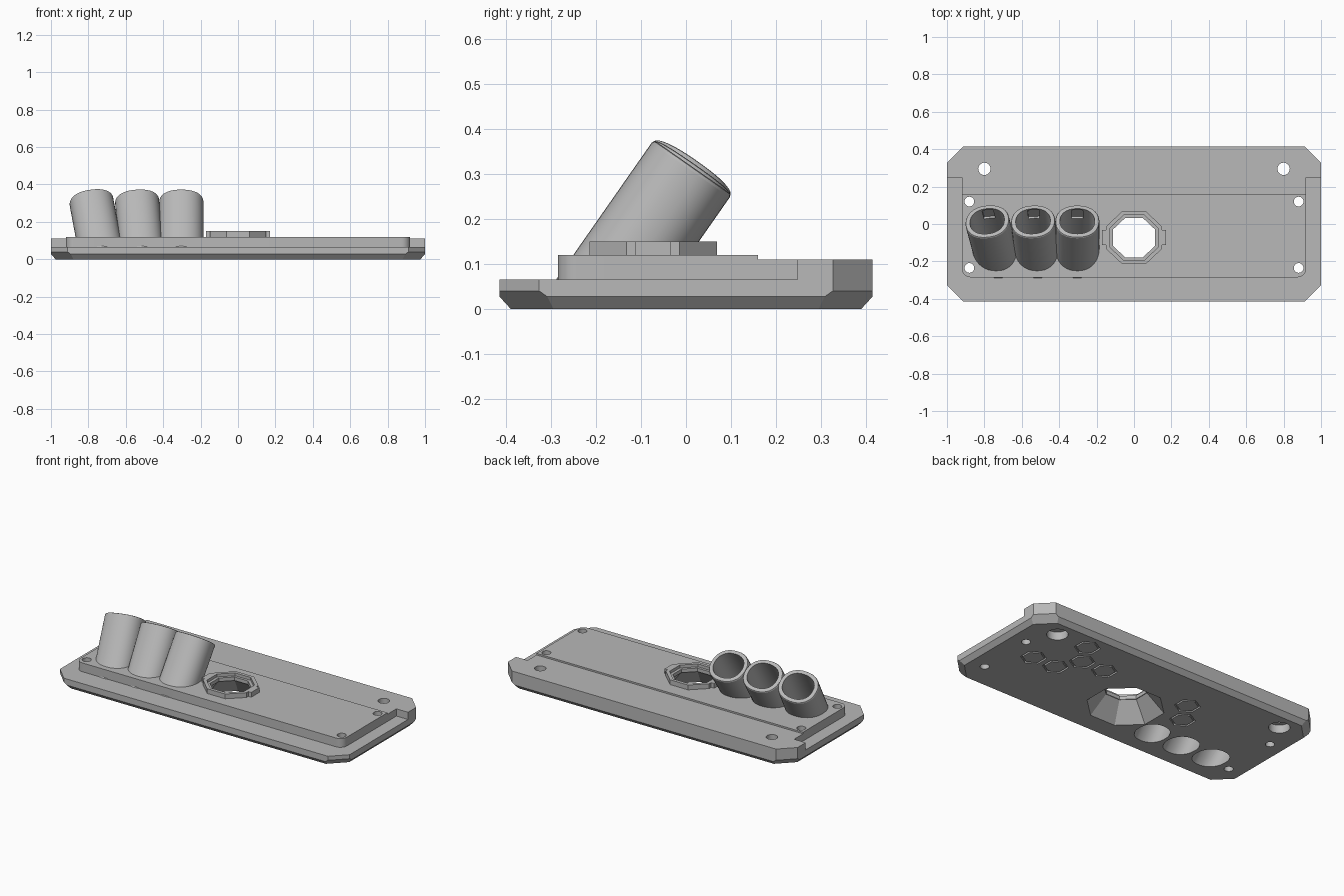
import bpy, bmesh, math
from mathutils import Vector

if "Cube" in bpy.data.objects:
    bpy.data.objects.remove(bpy.data.objects["Cube"])

grey = bpy.data.materials.new("grey plastic")
grey.use_nodes = True
GREY = (0.48, 0.48, 0.48, 1)
grey.diffuse_color = GREY
grey.node_tree.nodes["Principled BSDF"].inputs["Base Color"].default_value = GREY


def loft(bm, rings, closed=False):
    """Skin a list of equal point loops; closed makes a hollow ring."""
    vs = [[bm.verts.new(p) for p in r] for r in rings]
    n = len(vs[0])
    pairs = list(zip(vs, vs[1:])) + ([(vs[-1], vs[0])] if closed else [])
    for a, b in pairs:
        for i in range(n):
            j = (i + 1) % n
            bm.faces.new((a[i], a[j], b[j], b[i]))
    if not closed:
        bm.faces.new(vs[0][::-1])
        bm.faces.new(vs[-1])


def finish(bm, name):
    bmesh.ops.recalc_face_normals(bm, faces=bm.faces)
    mesh = bpy.data.meshes.new(name)
    bm.to_mesh(mesh)
    bm.free()
    mesh.materials.append(grey)
    ob = bpy.data.objects.new(name, mesh)
    bpy.context.collection.objects.link(ob)
    return ob


def solid(name, rings, closed=False):
    bm = bmesh.new()
    loft(bm, rings, closed)
    return finish(bm, name)


def at(outline, z):
    return [(x, y, z) for x, y in outline]


def polygon(cx, cy, r, n, turn=0.0, sx=1.0):
    angles = [2 * math.pi * (i + turn) / n for i in range(n)]
    return [(cx + sx * r * math.cos(a), cy + r * math.sin(a)) for a in angles]


def rect(x0, x1, y0, y1):
    return [(x0, y0), (x1, y0), (x1, y1), (x0, y1)]


cutters = []


def cutter(rings, closed=False):
    ob = solid("cutter", rings, closed)
    ob.hide_render = True
    cutters.append(ob)
    return ob


def prism_cutter(outline, z0, z1):
    return cutter([at(outline, z0), at(outline, z1)])


def cut(ob, tools):
    for tool in tools:
        mod = ob.modifiers.new("cut", 'BOOLEAN')
        mod.operation = 'DIFFERENCE'
        mod.solver = 'EXACT'
        mod.object = tool
    deps = bpy.context.evaluated_depsgraph_get()
    mesh = bpy.data.meshes.new_from_object(ob.evaluated_get(deps))
    ob.modifiers.clear()
    ob.data = mesh


def slice_off(bm, co, normal):
    """Remove everything beyond a plane and cap the opening."""
    geom = bm.verts[:] + bm.edges[:] + bm.faces[:]
    res = bmesh.ops.bisect_plane(bm, geom=geom, plane_co=co, plane_no=normal,
                                 clear_outer=True)
    edges = [e for e in res["geom_cut"] if isinstance(e, bmesh.types.BMEdge)]
    if edges:
        bmesh.ops.contextual_create(bm, geom=edges)


# Base plate: block with clipped corners and chamfered underside
W, D = 1.0, 0.415
bm = bmesh.new()
block = rect(-W, W, -D, D)
loft(bm, [at(block, 0), at(block, 0.12)])
for sx in (-1, 1):
    for sy in (-1, 1):
        corner = (sx * W, sy * (D - 0.088), 0.04)
        slice_off(bm, corner, (sx, sy, 0))
        slice_off(bm, corner, (sx, sy, -math.sqrt(2)))
for s in (-1, 1):
    slice_off(bm, (s * W, 0, 0.027), (s, 0, -0.92))
    slice_off(bm, (0, s * D, 0.027), (0, s, -0.92))
plate = finish(bm, "base_plate")

# Low ledge around the front and sides, with rounded inner corners
R = 0.045
arc = [(-0.92 + R * (1 - math.cos(a)), -0.285 + R * (1 - math.sin(a)))
       for a in [math.pi / 2 * i / 8 for i in range(9)]]
inner = [(-0.92, 0.248)] + arc
inner += [(-x, y) for x, y in reversed(inner)]
prism_cutter(inner + [(1.1, 0.248), (1.1, -0.5), (-1.1, -0.5), (-1.1, 0.248)],
             0.065, 0.2)
# Rear step
prism_cutter(rect(-1.1, 1.1, 0.16, 0.5), 0.11, 0.2)

# Screw holes, the rear pair counterbored from below
for s in (-1, 1):
    prism_cutter(polygon(s * 0.8, 0.295, 0.033, 24), -0.1, 0.2)
    prism_cutter(polygon(s * 0.8, 0.295, 0.06, 24), -0.1, 0.05)
    for y in (0.12, -0.235):
        prism_cutter(polygon(s * 0.88, y, 0.026, 24), -0.1, 0.2)

# Engraved hexagon outlines on the underside
PITCH = 0.158
for col, row in ((0, 0), (-1, 0), (-1.5, 1), (-2.5, 1), (-1, 2),
                 (-6.3, 1), (-6.8, 0)):
    x, y = 0.737 + col * PITCH, 0.015 + row * PITCH * 0.866
    a, b = polygon(x, y, 0.073, 6, 0.5), polygon(x, y, 0.061, 6, 0.5)
    cutter([at(a, -0.05), at(a, 0.01), at(b, 0.01), at(b, -0.05)], True)

# Flared octagonal port
PY = -0.073


def octagon(apothem):
    return polygon(0, PY, apothem / math.cos(math.pi / 8), 8, 0.5, 1.06)


cutter([at(octagon(a), z) for a, z in
        ((0.21, -0.02), (0.197, 0), (0.106, 0.115), (0.106, 0.2))])


# Slanted tubes, fanned sideways
def frame(top, bottom):
    top, bottom = Vector(top), Vector(bottom)
    axis = (top - bottom).normalized()
    side = Vector((1, 0, 0))
    side = (side - axis * side.dot(axis)).normalized()
    under = axis.cross(side)
    length = (top - bottom).length
    return lambda x, y, s: bottom + side * x + under * y + axis * (length + s)


def oval(place, a, b, s, n=40):
    pts = []
    for i in range(n):
        t = 2 * math.pi * i / n
        c, d = math.cos(t), math.sin(t)
        pts.append(place(a * math.copysign(abs(c) ** 0.9, c),
                         b * math.copysign(abs(d) ** 0.9, d), s))
    return pts


tubes, bores, pockets = [], [], []
for i, (xt, xb) in enumerate(((-0.785, -0.726), (-0.54, -0.513),
                              (-0.303, -0.303))):
    place = frame((xt, 0.015, 0.315), (xb, -0.205, 0))
    bm = bmesh.new()
    loft(bm, [oval(place, 0.118 - e, 0.106 - e, s) for e, s in
              ((0, -0.6), (0, -0.008), (0.003, -0.002), (0.008, 0))])
    slice_off(bm, (0, 0, 0.03), (0, 0, -1))
    tubes.append(finish(bm, "tube_%d" % (i + 1)))
    bores.append(cutter([oval(place, 0.093, 0.082, s) for s in (-0.6, 0.1)]))
    pocket = rect(-0.03, 0.03, 0.05, 0.094)
    pockets.append(cutter([[place(x, y, s) for x, y in pocket]
                           for s in (-0.09, -0.012)]))

cut(plate, [c for c in cutters if c not in pockets])
for tube, pocket in zip(tubes, pockets):
    cut(tube, bores + [pocket])

# Raised collar around the port, with side tabs
bm = bmesh.new()
loft(bm, [at(octagon(a), z) for a, z in
          ((0.142, 0.11), (0.142, 0.15), (0.122, 0.15),
           (0.122, 0.132), (0.106, 0.132), (0.106, 0.11))], True)
for x0, x1 in ((-0.171, -0.14), (0.14, 0.171)):
    tab = rect(x0, x1, PY - 0.04, PY + 0.04)
    loft(bm, [at(tab, 0.11), at(tab, 0.15)])
collar = finish(bm, "port_collar")

for c in cutters:
    bpy.data.objects.remove(c)

# Smooth the round surfaces, keep the edges sharp
bpy.ops.object.select_all(action='DESELECT')
for ob in [plate, collar] + tubes:
    ob.select_set(True)
    bpy.context.view_layer.objects.active = ob
bpy.ops.object.shade_smooth_by_angle(angle=math.radians(25))
